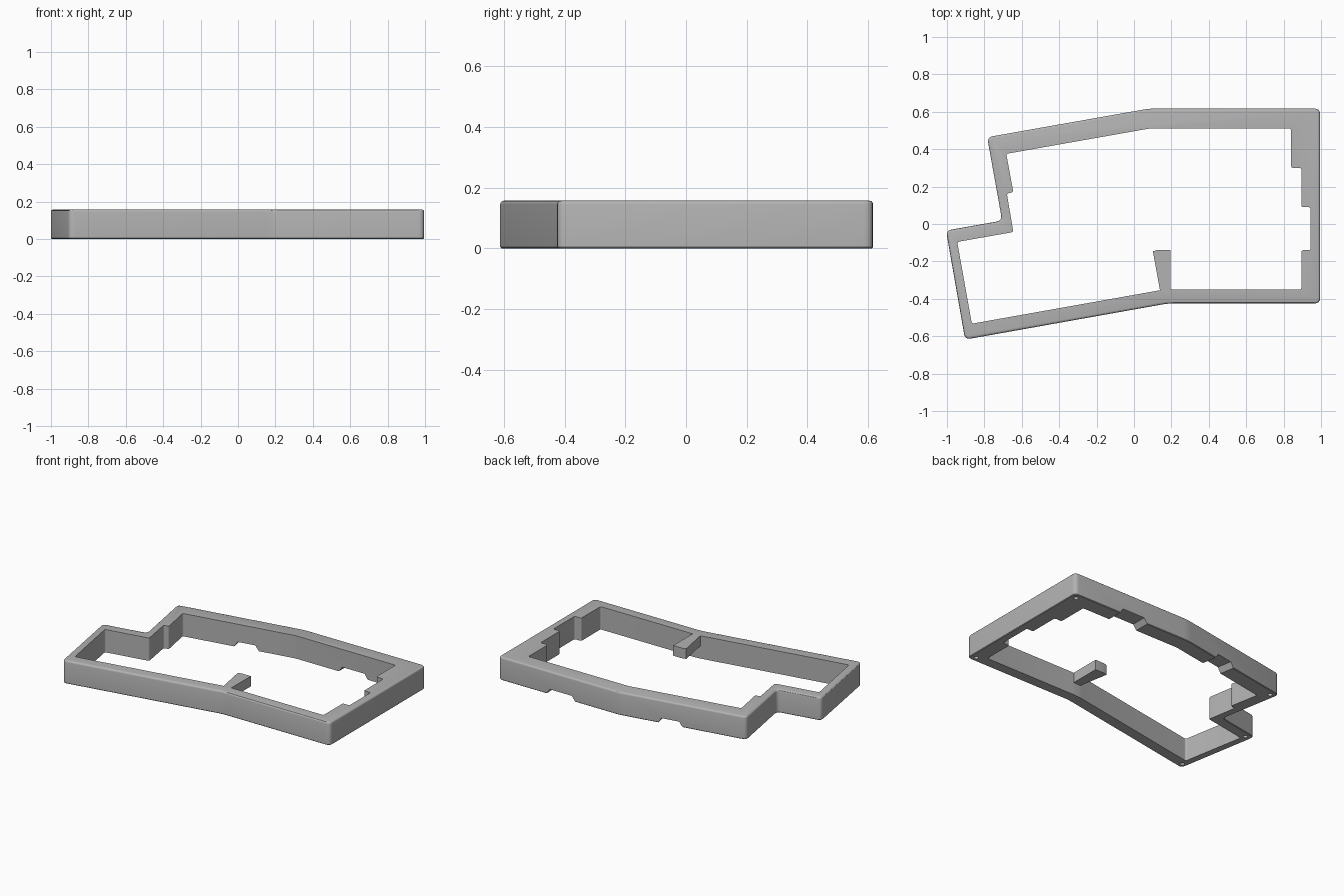
import bpy, bmesh, math
from mathutils import Vector

if "Cube" in bpy.data.objects:
    bpy.data.objects.remove(bpy.data.objects["Cube"], do_unlink=True)

H = 0.157
grey = bpy.data.materials.new("plain grey")
grey.use_nodes = True
grey.diffuse_color = (0.45, 0.45, 0.45, 1)
grey.node_tree.nodes["Principled BSDF"].inputs["Base Color"].default_value = (0.45, 0.45, 0.45, 1)


def rounded(points, radius, steps=4):
    """Outline with each corner replaced by a small curve."""
    out = []
    for i, p in enumerate(points):
        p = Vector(p)
        a = (Vector(points[i - 1]) - p).normalized() * radius
        b = (Vector(points[(i + 1) % len(points)]) - p).normalized() * radius
        for k in range(steps + 1):
            t = k / steps
            out.append(p + a * (1 - t) ** 2 + b * t ** 2)
    return out


def prism(name, outline, z0, z1, top=0, bottom=0):
    """Extruded outline with optional softened top and bottom rims."""
    bm = bmesh.new()
    face = bm.faces.new([bm.verts.new((p[0], p[1], z0)) for p in outline])
    ext = bmesh.ops.extrude_face_region(bm, geom=[face], use_keep_orig=True)
    bmesh.ops.translate(bm, vec=(0, 0, z1 - z0),
                        verts=[g for g in ext["geom"] if isinstance(g, bmesh.types.BMVert)])
    bmesh.ops.recalc_face_normals(bm, faces=bm.faces)
    for width, z, seg in ((top, z1, 3), (bottom, z0, 1)):
        if width:
            rim = [e for e in bm.edges if all(abs(v.co.z - z) < 1e-5 for v in e.verts)]
            bmesh.ops.bevel(bm, geom=rim, offset=width, segments=seg, profile=0.5,
                            affect='EDGES', clamp_overlap=False)
    mesh = bpy.data.meshes.new(name)
    bm.to_mesh(mesh)
    bm.free()
    mesh.materials.append(grey)
    ob = bpy.data.objects.new(name, mesh)
    bpy.context.collection.objects.link(ob)
    return ob


def cut(target, cutter):
    """Subtract a helper solid and remove it."""
    cutter.hide_render = True
    mod = target.modifiers.new("cut", 'BOOLEAN')
    mod.operation, mod.solver, mod.object = 'DIFFERENCE', 'EXACT', cutter
    bpy.ops.object.select_all(action='DESELECT')
    bpy.context.view_layer.objects.active = target
    target.select_set(True)
    bpy.ops.object.modifier_apply(modifier=mod.name)
    bpy.data.objects.remove(cutter, do_unlink=True)


# Outer body of the frame
outer = [(0.995, -0.425), (0.995, 0.617), (0.08, 0.617), (-0.785, 0.464),
         (-0.705, 0.018), (-1.005, -0.035), (-0.903, -0.618), (0.18, -0.425)]
frame = prism("case_frame", rounded(outer, 0.03), 0, H, top=0.012, bottom=0.004)

# Large stepped opening
inner = [(0.895, -0.35), (0.895, -0.14), (0.945, -0.14), (0.945, 0.09),
         (0.895, 0.09), (0.895, 0.30), (0.84, 0.30), (0.84, 0.51),
         (0.08, 0.51), (-0.683, 0.375), (-0.645, 0.17), (-0.68, 0.163),
         (-0.645, -0.043), (-0.945, -0.096), (-0.867, -0.533), (0.14, -0.354),
         (0.195, -0.35)]
cut(frame, prism("opening_cutter", rounded(inner, 0.012), -0.1, H + 0.1))

# Two shallow notches under the back wall
for x, y, width, angle in ((0.52, 0.56, 0.22, 0), (-0.26, 0.50, 0.17, math.radians(10))):
    w, d = width / 2, 0.035
    shape = [(-w, -0.05), (w, -0.05), (w, 0), (w - 0.025, d), (0.025 - w, d), (-w, 0)]
    notch = prism("notch_cutter", shape, -0.1, 0.1)
    notch.rotation_euler = (math.pi / 2, 0, angle)
    notch.location = (x, y, 0)
    cut(frame, notch)

# Screw holes in the underside corners
for x, y in ((0.955, 0.577), (0.955, -0.387), (-0.74, 0.433), (-0.957, -0.064), (-0.876, -0.578)):
    ring = [(x + 0.015 * math.cos(a * math.tau / 16), y + 0.015 * math.sin(a * math.tau / 16))
            for a in range(16)]
    cut(frame, prism("hole_cutter", ring, -0.05, 0.06))

# Raised support tab reaching inward from the front wall
tab = prism("support_tab", [(0.139, -0.355), (0.195, -0.351), (0.195, -0.139),
                            (0.125, -0.139), (0.101, -0.146)], 0.087, H)

for ob in (frame, tab):
    bpy.ops.object.select_all(action='DESELECT')
    bpy.context.view_layer.objects.active = ob
    ob.select_set(True)
    bpy.ops.object.shade_smooth_by_angle(angle=math.radians(30))
